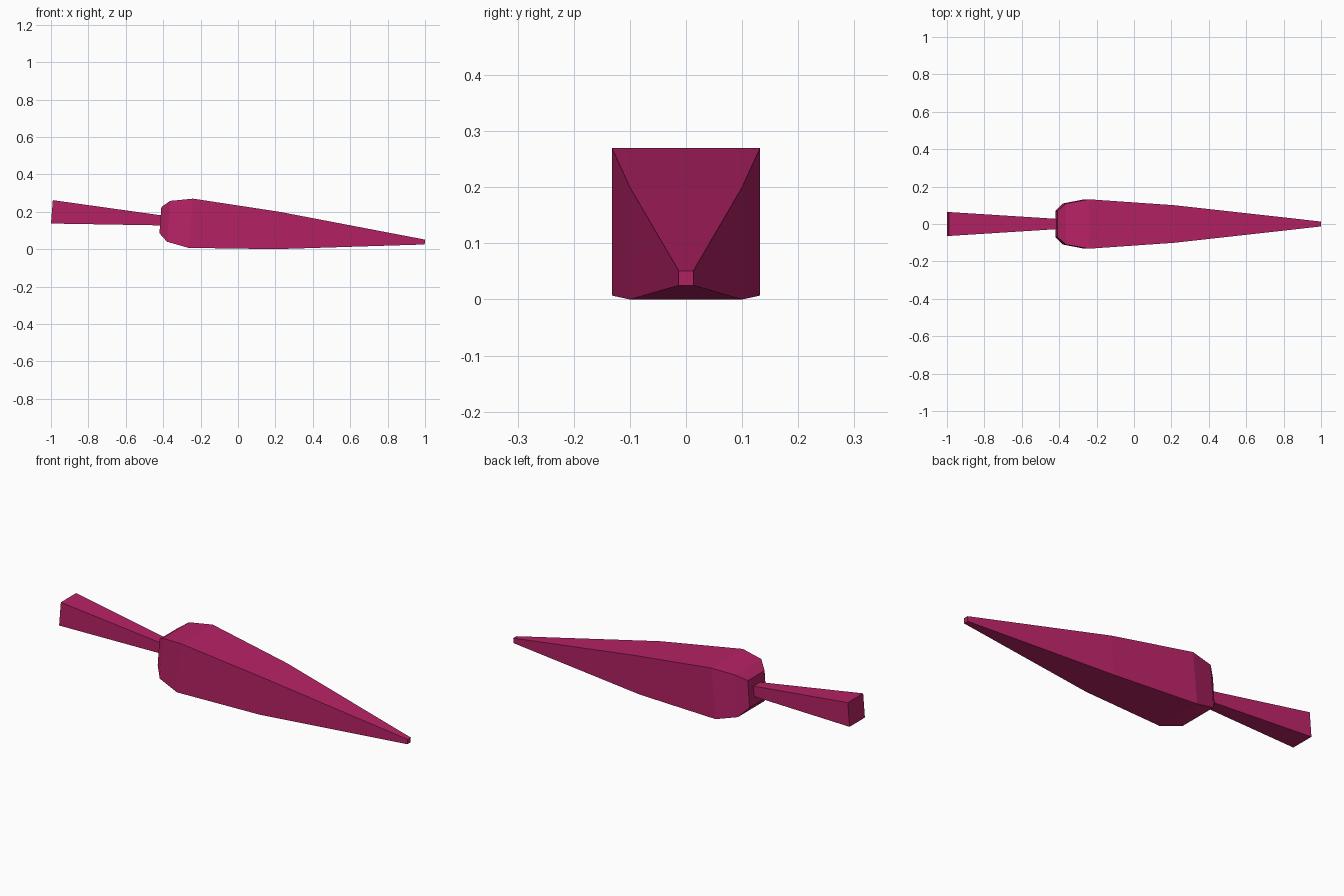
import bpy
import bmesh

cube = bpy.data.objects.get("Cube")
if cube:
    bpy.data.objects.remove(cube, do_unlink=True)

# Single flat colour
magenta = bpy.data.materials.new("magenta")
magenta.use_nodes = True
colour = (0.47, 0.016, 0.13, 1)
magenta.diffuse_color = colour
bsdf = magenta.node_tree.nodes["Principled BSDF"]
bsdf.inputs["Base Color"].default_value = colour
bsdf.inputs["Roughness"].default_value = 0.8


def loft(name, sections):
    """Skin rectangular sections: (bottom x, bottom z, top x, top z, half width)."""
    bm = bmesh.new()
    rings = []
    for bx, bz, tx, tz, w in sections:
        corners = ((bx, -w, bz), (bx, w, bz), (tx, w, tz), (tx, -w, tz))
        rings.append([bm.verts.new(c) for c in corners])
    for a, b in zip(rings, rings[1:]):
        for i in range(4):
            j = (i + 1) % 4
            bm.faces.new((a[i], a[j], b[j], b[i]))
    bm.faces.new(rings[0])
    bm.faces.new(rings[-1])
    bmesh.ops.recalc_face_normals(bm, faces=bm.faces[:])
    mesh = bpy.data.meshes.new(name)
    bm.to_mesh(mesh)
    bm.free()
    mesh.materials.append(magenta)
    obj = bpy.data.objects.new(name, mesh)
    bpy.context.collection.objects.link(obj)
    return obj


# Tapered body, blunt at the back and narrow at the tip
loft("body", [
    (-0.42, 0.085, -0.41, 0.225, 0.07),
    (-0.38, 0.04, -0.363, 0.258, 0.11),
    (-0.265, 0.007, -0.24, 0.27, 0.132),
    (0.2, 0.0, 0.22, 0.2, 0.1),
    (0.998, 0.025, 1.0, 0.051, 0.013),
])

# Handle flaring out towards its free end
loft("handle", [
    (-1.0, 0.137, -0.99, 0.262, 0.064),
    (-0.41, 0.127, -0.405, 0.18, 0.027),
])
